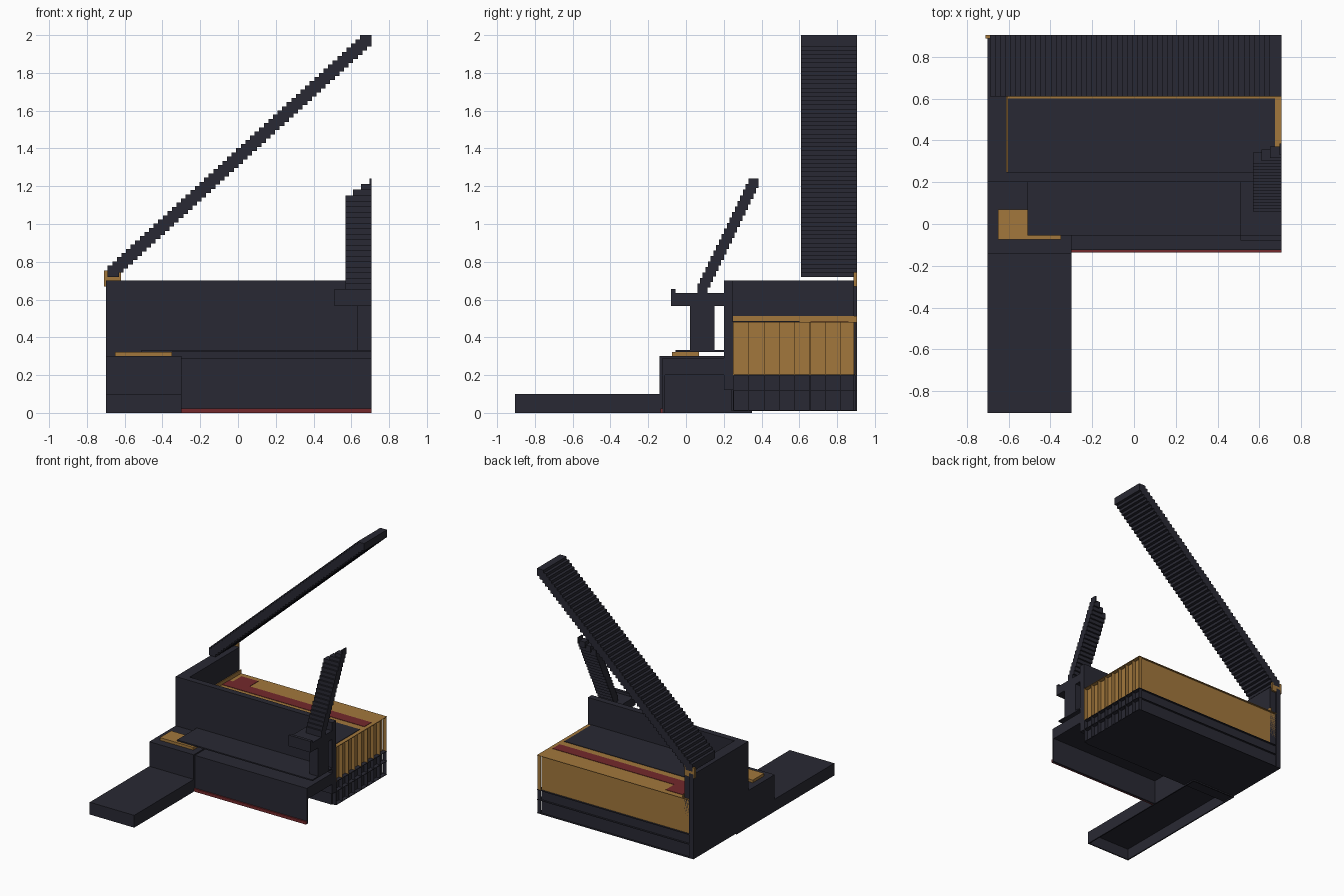
import bpy

cube = bpy.data.objects.get("Cube")
if cube:
    bpy.data.objects.remove(cube, do_unlink=True)


def material(name, rgb):
    m = bpy.data.materials.new(name)
    m.use_nodes = True
    m.diffuse_color = (*rgb, 1)
    m.node_tree.nodes["Principled BSDF"].inputs["Base Color"].default_value = (*rgb, 1)
    return m


DARK = material("charcoal", (0.022, 0.022, 0.033))
WOOD = material("warm wood", (0.36, 0.185, 0.045))
RED = material("deep red", (0.175, 0.022, 0.025))


def boxes(name, mat, spans):
    """One object made of boxes, each given as x, y and z ranges."""
    verts, faces = [], []
    for xs, ys, zs in spans:
        n = len(verts)
        verts += [(x, y, z) for x in xs for y in ys for z in zs]
        faces += [[n + i for i in f] for f in (
            (0, 1, 3, 2), (4, 6, 7, 5), (0, 4, 5, 1),
            (2, 3, 7, 6), (0, 2, 6, 4), (1, 5, 7, 3))]
    mesh = bpy.data.meshes.new(name)
    mesh.from_pydata(verts, [], faces)
    mesh.materials.append(mat)
    ob = bpy.data.objects.new(name, mesh)
    bpy.context.collection.objects.link(ob)
    return ob


def box(name, mat, xs, ys, zs):
    return boxes(name, mat, [(xs, ys, zs)])


L, R, BACK = -0.7, 0.707, 0.905
SIDE, REAR = 0.675, 0.89         # faces behind the ribs and ledges

# Case walls
box("front_wall", DARK, (L, R), (0.2, 0.25), (0.12, 0.7))
box("left_wall", DARK, (L, -0.61), (0.25, REAR), (0.01, 0.7))
box("left_wall_end", DARK, (L, -0.66), (REAR, BACK), (0.01, 0.7))
box("base", DARK, (L, SIDE), (0.24, REAR), (0.01, 0.2))
box("wooden_case", WOOD, (-0.66, SIDE), (0.25, REAR), (0.2, 0.48))
box("wooden_lining", WOOD, (-0.61, -0.604), (0.25, BACK), (0.48, 0.512))

# Thin ribs and ledges around the open side and back
rib_y = [0.25 + 0.081 * i for i in range(9)]
boxes("wooden_ribs", WOOD, [((SIDE, R), (y, y + 0.003), (0.2, 0.48)) for y in rib_y])
boxes("base_ribs", DARK, [((SIDE, R), (y, y + 0.003), (0.01, 0.2)) for y in rib_y])
boxes("base_ledges", DARK, [((-0.66, R), (0.25, BACK), (z, z + 0.004)) for z in (0.01, 0.118, 0.198)])
box("wooden_ledge", WOOD, (-0.66, R), (0.25, BACK), (0.478, 0.482))

# Top of the case
box("inner_board", DARK, (-0.61, SIDE), (0.25, 0.6), (0.478, 0.486))
box("red_strip", RED, (-0.604, SIDE), (0.66, 0.75), (0.48, 0.485))
box("red_patch", RED, (-0.57, -0.42), (0.75, 0.86), (0.48, 0.485))

# Long step, hollow underneath
boxes("long_step", DARK, [
    ((L, -0.3), (-BACK, 0.35), (0.09, 0.1)),
    ((L, L + 0.01), (-BACK, 0.35), (0, 0.1)),
    ((-0.31, -0.3), (-BACK, 0.35), (0, 0.1)),
    ((L, -0.3), (-BACK, -BACK + 0.01), (0, 0.1)),
    ((L, -0.3), (0.34, 0.35), (0, 0.1))])

# Front shelf and apron
box("corner_block", DARK, (L, -0.3), (-0.14, 0.25), (0.09, 0.3))
box("shelf", DARK, (-0.3, R), (-0.12, 0.25), (0.2, 0.29))
box("shelf_board", DARK, (-0.51, R), (-0.055, 0.21), (0.323, 0.333))
box("apron", DARK, (-0.3, R), (-0.125, -0.11), (0, 0.29))
box("apron_red_edge", RED, (-0.3, R), (-0.136, -0.125), (0, 0.024))
box("wooden_plate", WOOD, (-0.65, -0.35), (-0.075, 0.07), (0.3, 0.322))

# Stand with a stepped rest
box("stand_post", DARK, (0.63, R), (0.02, 0.15), (0.33, 0.57))
box("stand_table", DARK, (0.51, R), (-0.08, 0.2), (0.565, 0.635))
box("stand_lip", DARK, (0.51, R), (-0.08, -0.055), (0.635, 0.655))
steps = 20
left_edges = {steps - 3: 0.61, steps - 2: 0.65, steps - 1: 0.697}
boxes("stepped_rest", DARK, [
    ((left_edges.get(i, 0.57), R), (0.06 + 0.0142 * i, 0.115 + 0.0142 * i),
     (0.635 + 0.0292 * i, 0.685 + 0.0292 * i)) for i in range(steps)])

# Raised stepped lid and its hinge
steps = 56
dx, dz = 1.337 / (steps - 1), 1.22 / (steps - 1)
boxes("stepped_lid", DARK, [
    ((-0.69 + dx * i, -0.63 + dx * i), (0.61, BACK), (0.72 + dz * i, 0.78 + dz * i))
    for i in range(steps)])
box("lid_hinge", WOOD, (-0.71, -0.62), (0.888, BACK), (0.67, 0.753))
